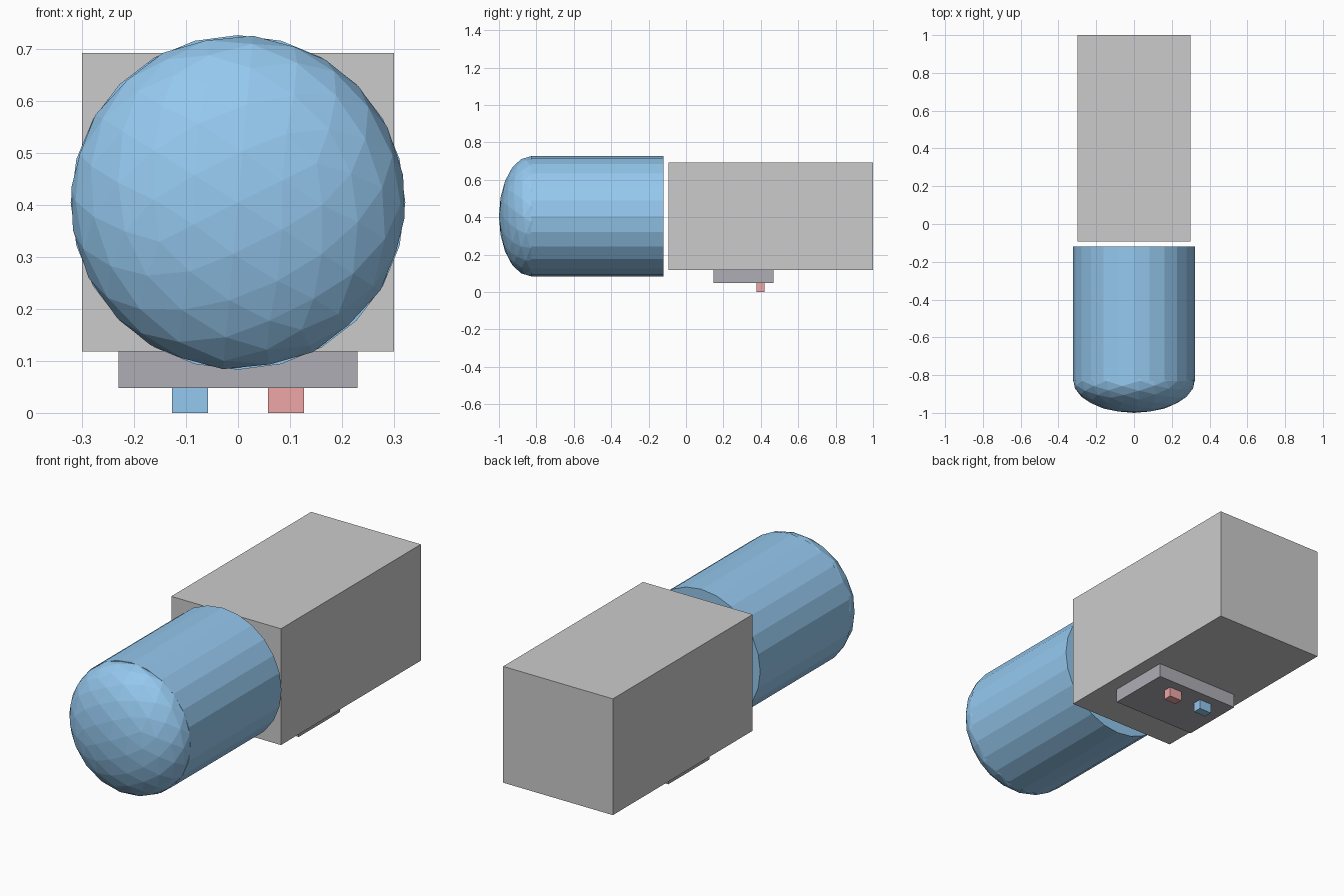
import bpy, bmesh, math
from mathutils import Matrix, Vector

if "Cube" in bpy.data.objects:
    bpy.data.objects.remove(bpy.data.objects["Cube"])


def material(name, rgb):
    m = bpy.data.materials.new(name)
    m.diffuse_color = (*rgb, 1)
    m.use_nodes = True
    m.node_tree.nodes["Principled BSDF"].inputs["Base Color"].default_value = m.diffuse_color
    return m


def finish(name, bm, mat=None):
    bmesh.ops.recalc_face_normals(bm, faces=bm.faces)
    mesh = bpy.data.meshes.new(name)
    bm.to_mesh(mesh)
    bm.free()
    obj = bpy.data.objects.new(name, mesh)
    bpy.context.collection.objects.link(obj)
    if mat:
        mesh.materials.append(mat)
    return obj


def box(name, lo, hi, mat=None):
    lo, hi = Vector(lo), Vector(hi)
    bm = bmesh.new()
    bmesh.ops.create_cube(bm, size=1, matrix=Matrix.Translation((lo + hi) / 2)
                          @ Matrix.Diagonal((*(hi - lo), 1)))
    return finish(name, bm, mat)


blue = material("blue", (0.30, 0.58, 0.86))
red = material("red", (0.86, 0.38, 0.38))
dark = material("dark_grey", (0.42, 0.42, 0.46))

R, AXIS_Z = 0.322, 0.405
BARREL_FRONT, BARREL_BACK = -0.83, -0.12

# main housing, base plate and the two contacts under it
box("housing", (-0.30, -0.093, 0.118), (0.30, 1.0, 0.693))
box("base_plate", (-0.23, 0.146, 0.048), (0.23, 0.467, 0.118), dark)
for name, x, mat in (("left_contact", -0.0925, blue), ("right_contact", 0.0925, red)):
    box(name, (x - 0.0345, 0.376, 0), (x + 0.0345, 0.419, 0.048), mat)

# barrel lying along y
bm = bmesh.new()
bmesh.ops.create_cone(
    bm, cap_ends=True, segments=24, radius1=R, radius2=R, depth=BARREL_BACK - BARREL_FRONT,
    matrix=Matrix.Translation((0, (BARREL_FRONT + BARREL_BACK) / 2, AXIS_Z))
    @ Matrix.Rotation(math.pi / 2, 4, "X"))
finish("barrel", bm, blue)

# flattened faceted nose, turned so an edge midpoint faces front
bm = bmesh.new()
bmesh.ops.create_icosphere(
    bm, subdivisions=3, radius=1,
    matrix=Matrix.Translation((0, BARREL_FRONT, AXIS_Z))
    @ Matrix.Diagonal((R, 1 + BARREL_FRONT, R, 1))
    @ Matrix.Rotation(math.atan(2) / 2, 4, "Y"))
finish("nose", bm, blue)
